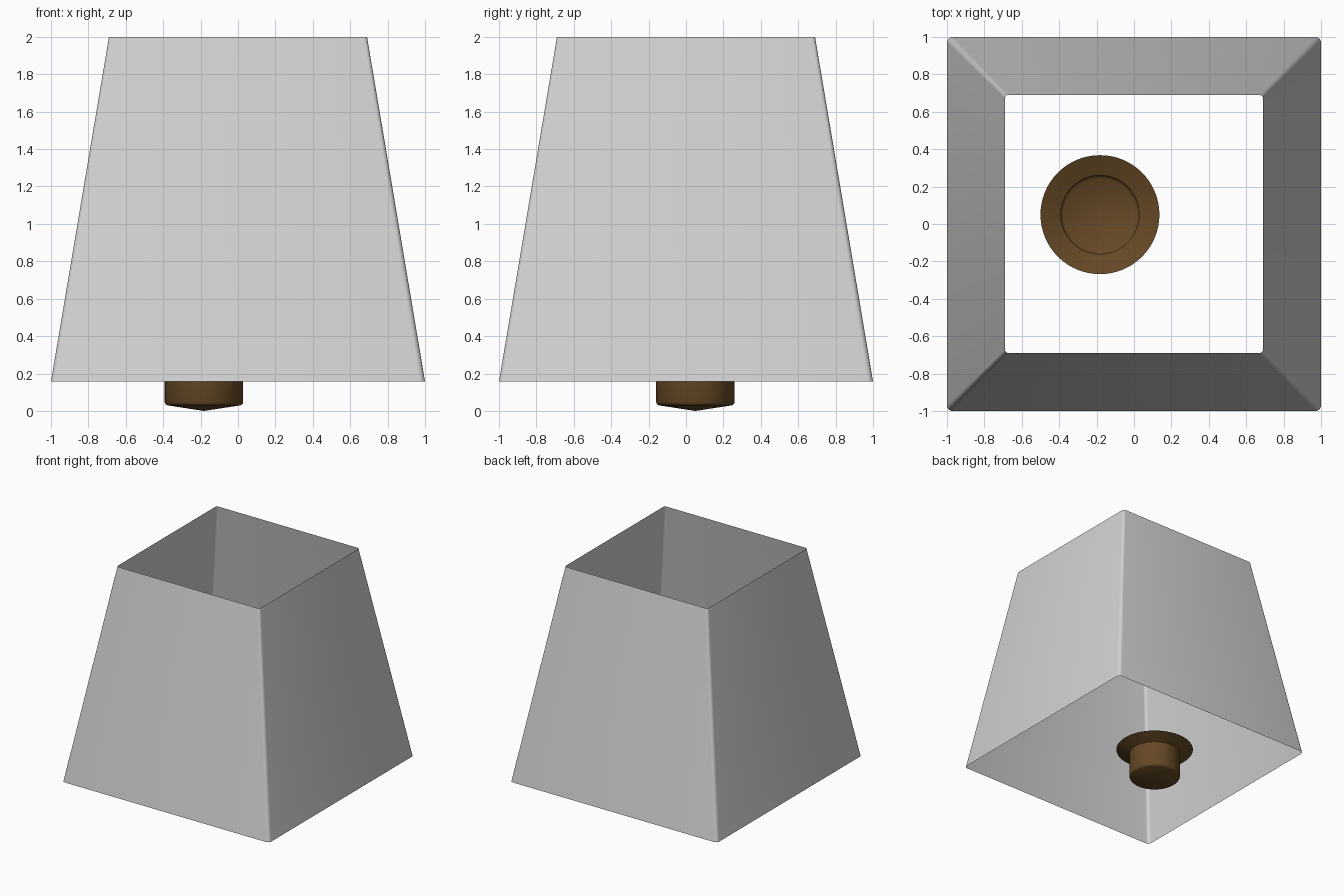
import bpy
import bmesh
from math import cos, sin, pi, radians

cube = bpy.data.objects.get("Cube")
if cube:
    bpy.data.objects.remove(cube, do_unlink=True)


def make_material(name, color):
    mat = bpy.data.materials.new(name)
    mat.use_nodes = True
    mat.diffuse_color = color
    mat.node_tree.nodes["Principled BSDF"].inputs["Base Color"].default_value = color
    return mat


def loft(name, rings, mat, angle, tip=None):
    """Join equal-length rings of points with quads, with an optional fan to a tip."""
    bm = bmesh.new()
    loops = [[bm.verts.new(p) for p in ring] for ring in rings]
    n = len(loops[0])
    for low, high in zip(loops, loops[1:]):
        for i in range(n):
            j = (i + 1) % n
            bm.faces.new((low[i], low[j], high[j], high[i]))
    if tip:
        point = bm.verts.new(tip)
        for i in range(n):
            bm.faces.new((point, loops[0][(i + 1) % n], loops[0][i]))
    mesh = bpy.data.meshes.new(name)
    bm.to_mesh(mesh)
    bm.free()
    obj = bpy.data.objects.new(name, mesh)
    bpy.context.collection.objects.link(obj)
    mesh.materials.append(mat)
    bpy.ops.object.select_all(action="DESELECT")
    obj.select_set(True)
    bpy.context.view_layer.objects.active = obj
    bpy.ops.object.shade_smooth_by_angle(angle=radians(angle))
    return obj


def rounded_square(half, radius, z, steps=4):
    ring = []
    for corner, (sx, sy) in enumerate(((1, 1), (-1, 1), (-1, -1), (1, -1))):
        for s in range(steps + 1):
            a = (corner + s / steps) * pi / 2
            ring.append((sx * (half - radius) + radius * cos(a),
                         sy * (half - radius) + radius * sin(a), z))
    return ring


def circle(center, radius, z, sides=64):
    return [(center[0] + radius * cos(2 * pi * i / sides),
             center[1] + radius * sin(2 * pi * i / sides), z) for i in range(sides)]


shade_gray = make_material("shade gray", (0.65, 0.65, 0.65, 1))
bronze = make_material("bronze", (0.13, 0.065, 0.018, 1))

# Open tapered shade with softly rounded corners
loft("shade", [rounded_square(1.0, 0.03, 0.157), rounded_square(0.69, 0.02, 2.0)],
     shade_gray, 30)

# Hollow cup with a shallow pointed base and a flared rim
axis = (-0.182, 0.05)
profile = [(0.195, 0.03), (0.205, 0.036), (0.21, 0.046), (0.21, 0.255), (0.318, 0.30)]
loft("lamp_cup", [circle(axis, r, z) for r, z in profile], bronze, 35, tip=(*axis, 0))
